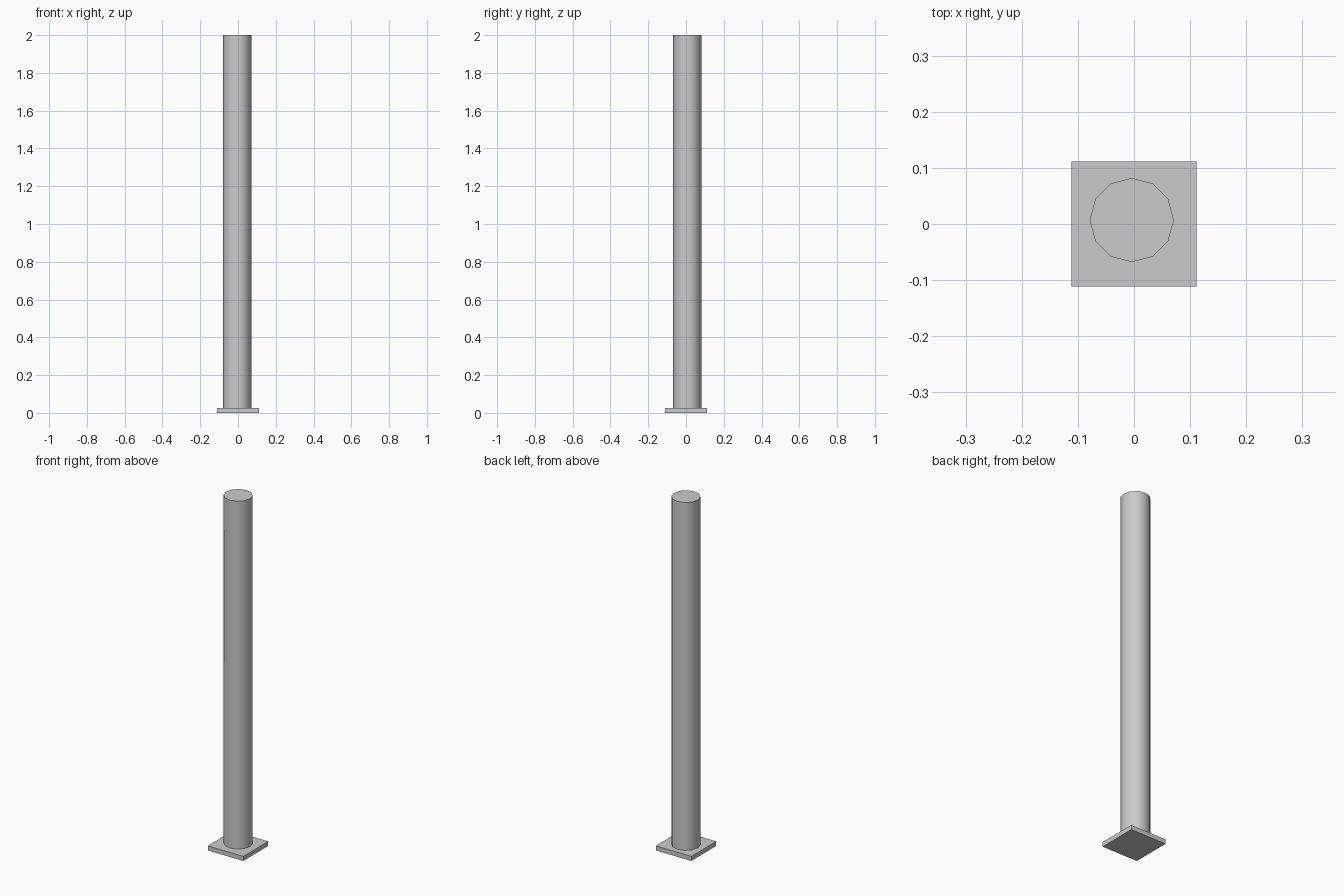
import bpy, math

if "Cube" in bpy.data.objects:
    bpy.data.objects.remove(bpy.data.objects["Cube"])

PLATE_SIZE, PLATE_H = 0.223, 0.026
HEIGHT, RADIUS = 2.0, 0.075

# Square base plate
bpy.ops.mesh.primitive_cube_add(size=1, location=(0, 0, PLATE_H / 2))
plate = bpy.context.object
plate.name = "base_plate"
plate.scale = (PLATE_SIZE, PLATE_SIZE, PLATE_H)
bpy.ops.object.transform_apply(location=False, rotation=False, scale=True)

# Twelve-sided round post, slightly off the plate's centre
bpy.ops.mesh.primitive_cylinder_add(
    vertices=12, radius=RADIUS, depth=HEIGHT - PLATE_H,
    location=(-0.004, 0.007, (HEIGHT + PLATE_H) / 2))
post = bpy.context.object
post.name = "post"
bpy.ops.object.shade_smooth_by_angle(angle=math.radians(40))
